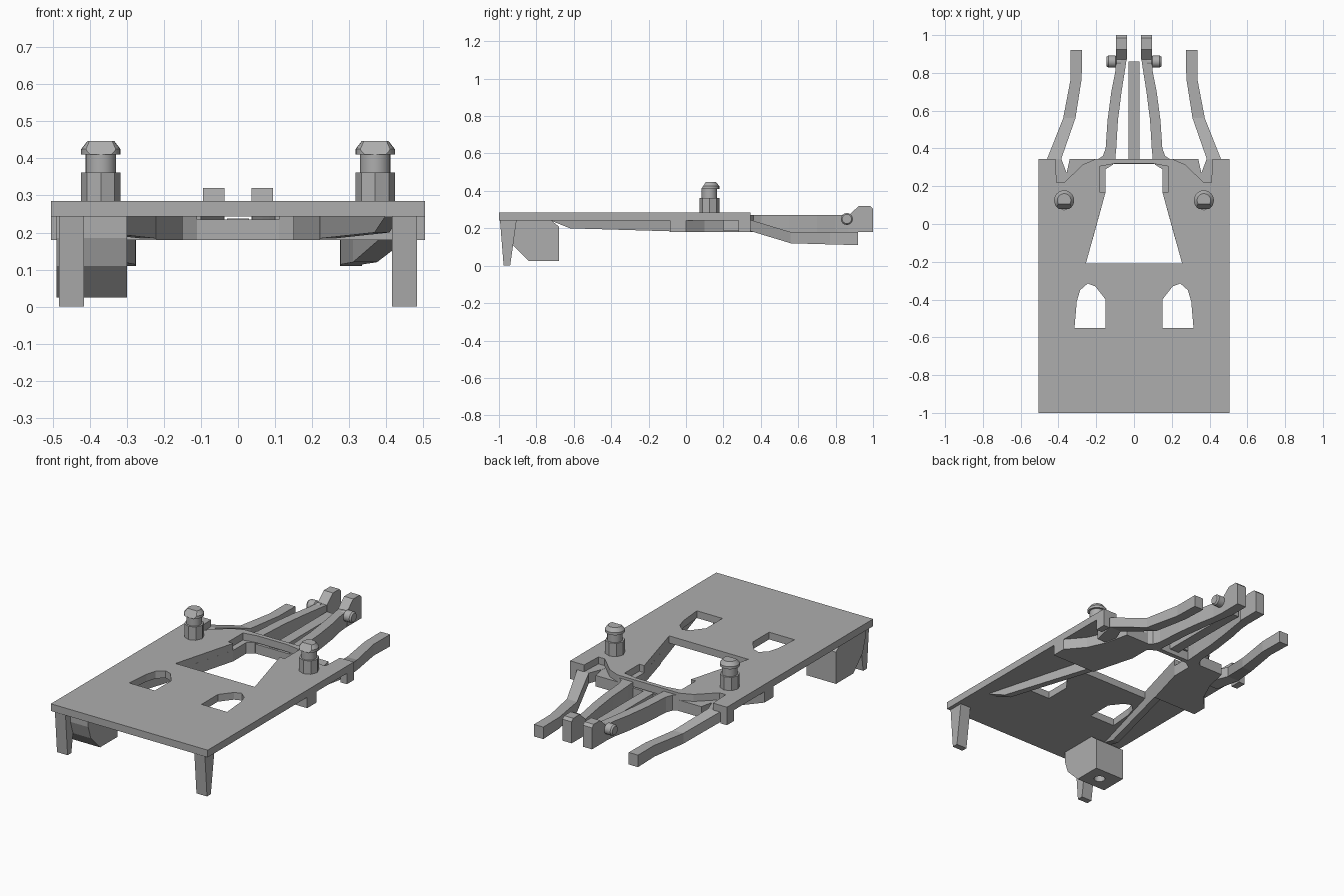
import bpy, bmesh
from mathutils import Vector

cube = bpy.data.objects.get("Cube")
if cube:
    bpy.data.objects.remove(cube, do_unlink=True)

grey = bpy.data.materials.new("plain grey")
grey.use_nodes = True
grey.diffuse_color = (0.42, 0.42, 0.42, 1)
grey.node_tree.nodes["Principled BSDF"].inputs["Base Color"].default_value = (0.42, 0.42, 0.42, 1)


def finish(name, bm):
    bmesh.ops.recalc_face_normals(bm, faces=bm.faces)
    mesh = bpy.data.meshes.new(name)
    bm.to_mesh(mesh)
    bm.free()
    mesh.materials.append(grey)
    obj = bpy.data.objects.new(name, mesh)
    bpy.context.collection.objects.link(obj)
    return obj


def loft(name, rings):
    """Join rings of equal point count and cap both ends."""
    bm = bmesh.new()
    loops = [[bm.verts.new(p) for p in ring] for ring in rings]
    n = len(loops[0])
    for a, b in zip(loops, loops[1:]):
        for i in range(n):
            j = (i + 1) % n
            bm.faces.new((a[i], a[j], b[j], b[i]))
    bm.faces.new(loops[0])
    bm.faces.new(loops[-1])
    return finish(name, bm)


def slab(name, pts, z0, z1):
    return loft(name, [[(x, y, z) for x, y in pts] for z in (z0, z1)])


def side_profile(name, pts, x0, x1):
    return loft(name, [[(x, y, z) for y, z in pts] for x in (x0, x1)])


def bar(name, stations):
    """Rectangular bar along y; stations are (y, x0, x1, z0, z1)."""
    return loft(name, [[(a, y, b), (c, y, b), (c, y, d), (a, y, d)]
                       for y, a, c, b, d in stations])


def box(name, x0, x1, y0, y1, z0, z1):
    return bar(name, [(y0, x0, x1, z0, z1), (y1, x0, x1, z0, z1)])


def turned(name, profile, centre, axis="Z", sides=24):
    """Round part from (radius, distance along axis) pairs."""
    bm = bmesh.new()
    up = Vector((0, 0, 1)) if axis == "Z" else Vector((1, 0, 0))
    ref = Vector((0, 1, 0))
    start = bm.verts.new(ref * profile[0][0] + up * profile[0][1])
    verts = [start] + [bm.verts.new(ref * r + up * d) for r, d in profile[1:]]
    edges = [bm.edges.new(p) for p in zip(verts, verts[1:])]
    bmesh.ops.spin(bm, geom=verts + edges, cent=(0, 0, 0), axis=up,
                   angle=6.2831853, steps=sides)
    bmesh.ops.remove_doubles(bm, verts=bm.verts, dist=0.0005)
    bmesh.ops.translate(bm, verts=bm.verts, vec=centre)
    obj = finish(name, bm)
    bpy.ops.object.select_all(action="DESELECT")
    obj.select_set(True)
    bpy.context.view_layer.objects.active = obj
    bpy.ops.object.shade_smooth_by_angle(angle=0.6)
    return obj


def mirror(obj):
    """Repeat a left part on the right."""
    mod = obj.modifiers.new("mirror", "MIRROR")
    mod.use_mirror_merge = False
    return obj


def cut(obj, cutter):
    mod = obj.modifiers.new("cut", "BOOLEAN")
    mod.object = cutter
    mod.solver = "EXACT"
    bpy.context.view_layer.objects.active = obj
    bpy.ops.object.modifier_apply(modifier=mod.name)
    bpy.data.objects.remove(cutter, do_unlink=True)


def both(pts):
    """Close a half outline with its reflection."""
    return pts + [(-x, y) for x, y in reversed(pts)]


# Deck with rear recesses, tapered opening and two windows
deck = slab("deck", both([(0.505, -1), (0.505, 0.345), (0.415, 0.345), (0.41, 0.22),
                          (0.37, 0.22), (0.27, 0.315), (0.2, 0.345), (0.1, 0.345)]),
            0.243, 0.285)
opening = [(0.255, -0.21), (0.15, 0.17), (0.182, 0.17), (0.182, 0.305), (0.1, 0.32)]
cut(deck, slab("opening_cutter", both(opening), 0.1, 0.4))
window = [(0.15, -0.55), (0.315, -0.55), (0.303, -0.41), (0.285, -0.35),
          (0.245, -0.315), (0.205, -0.33), (0.15, -0.4)]
for s in (1, -1):
    cut(deck, slab("window_cutter", [(x * s, y) for x, y in window], 0.1, 0.4))

# Ribs under the deck following the opening
mirror(bar("rib", [(-0.72, 0.395, 0.435, 0.24, 0.245),
                   (-0.62, 0.368, 0.408, 0.2, 0.245),
                   (-0.05, 0.211, 0.251, 0.183, 0.245)]))

# Rear supports, corner tabs and arm seats
mirror(slab("rear_support", [(0.505, -0.085), (0.505, 0), (0.42, 0.1), (0.37, 0.21),
                             (0.34, 0.345), (0.11, 0.345), (0.11, 0.315), (0.15, 0.29),
                             (0.15, 0.17), (0.22, -0.085)], 0.18, 0.244))
mirror(box("corner_tab", 0.465, 0.505, 0.28, 0.345, 0.18, 0.244))

# Rear crossbar and central tongue
box("crossbar", -0.12, 0.12, 0.318, 0.345, 0.18, 0.235)
box("tongue", -0.03, 0.03, 0.33, 0.86, 0.205, 0.238)

# Inner arms with upright ends and side knobs
mirror(bar("inner_arm", [(0.33, 0.1, 0.21, 0.18, 0.27), (0.36, 0.098, 0.165, 0.18, 0.27),
                         (0.4, 0.094, 0.15, 0.18, 0.27), (0.55, 0.085, 0.14, 0.18, 0.27),
                         (0.7, 0.066, 0.12, 0.18, 0.27), (0.8, 0.05, 0.1, 0.18, 0.27),
                         (0.88, 0.038, 0.093, 0.18, 0.27)]))
mirror(side_profile("arm_end", [(0.87, 0.18), (1, 0.18), (1, 0.305), (0.985, 0.32),
                                (0.925, 0.32), (0.87, 0.27)], 0.036, 0.095))
mirror(turned("arm_knob", [(0, 0), (0.024, 0), (0.024, 0.025), (0.032, 0.03),
                           (0.032, 0.068), (0.025, 0.077), (0, 0.077)],
              (0.068, 0.86, 0.25), "X", 16))

# Outer arms dropping to the rear
mirror(bar("outer_arm", [(0.2, 0.33, 0.43, 0.185, 0.245), (0.345, 0.385, 0.46, 0.185, 0.245),
                         (0.56, 0.31, 0.375, 0.12, 0.18), (0.77, 0.277, 0.335, 0.114, 0.18),
                         (0.92, 0.275, 0.335, 0.11, 0.18)]))

# Posts on the deck
post = (0.37, 0.125, 0)
mirror(turned("post_base", [(0, 0.28), (0.053, 0.28), (0.053, 0.362), (0, 0.362)],
              post, sides=8))
mirror(turned("post_neck", [(0, 0.355), (0.041, 0.355), (0.041, 0.415), (0, 0.415)], post))
cap = turned("post_cap", [(0, 0.41), (0.053, 0.41), (0.053, 0.425), (0.036, 0.447),
                          (0, 0.447)], post)
cut(cap, side_profile("cap_cutter", [(0, 0.38), (0.06, 0.38), (0.115, 0.46), (0, 0.46)],
                      0.3, 0.45))
mirror(cap)

# Front legs
mirror(side_profile("front_leg", [(-0.995, 0.25), (-0.975, 0), (-0.94, 0), (-0.905, 0.25)],
                    0.415, 0.483))

# Chamfered block under the right front corner, with a drilled hole
block = side_profile("corner_block", [(-0.95, 0.25), (-0.95, 0.185), (-0.925, 0.11),
                                      (-0.84, 0.025), (-0.68, 0.025), (-0.68, 0.21),
                                      (-0.73, 0.25)], -0.49, -0.3)
cut(block, turned("hole_cutter", [(0, 0), (0.03, 0), (0.03, 0.08), (0, 0.08)],
                  (-0.39, -0.76, 0)))
